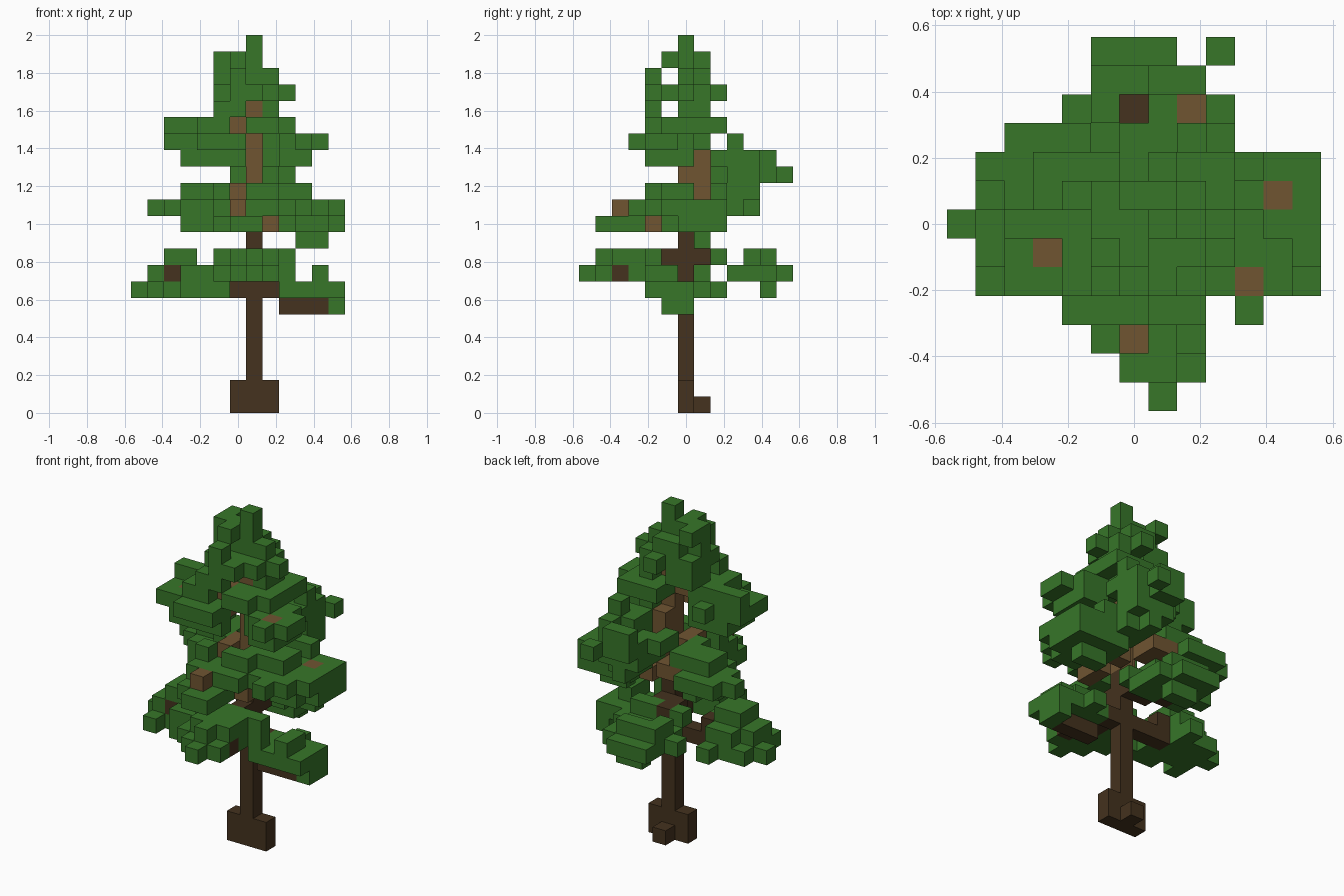
import bpy
import bmesh
from itertools import product
from mathutils import Vector

cube = bpy.data.objects.get("Cube")
if cube:
    bpy.data.objects.remove(cube, do_unlink=True)

UNIT = 2 / 23                      # edge of one block
ORIGIN = Vector((-6.5, -6.5, 0))   # corner of the block grid


def make_material(name, colour):
    material = bpy.data.materials.new(name)
    material.use_nodes = True
    material.diffuse_color = (*colour, 1)
    shader = material.node_tree.nodes["Principled BSDF"]
    shader.inputs["Base Color"].default_value = (*colour, 1)
    return material


leaf_green = make_material("leaf green", (0.038, 0.18, 0.022))
young_wood = make_material("young wood brown", (0.16, 0.09, 0.031))
old_wood = make_material("old wood brown", (0.058, 0.032, 0.013))

occupied = set()   # every block already used
parts = []         # (name, material, blocks)


def part(name, material, *boxes):
    """Claim the free blocks of inclusive boxes (x, y, z); a span is a pair, a single block a number."""
    blocks = set()
    for box in boxes:
        spans = [s if isinstance(s, tuple) else (s, s) for s in box]
        blocks |= set(product(*(range(a, b + 1) for a, b in spans)))
    blocks -= occupied
    occupied.update(blocks)
    parts.append((name, material, blocks))


def build(name, material, blocks):
    """Make one mesh from the open faces of the blocks."""
    bm = bmesh.new()
    corners = {}

    def vertex(point):
        key = tuple(round(c) for c in point)
        if key not in corners:
            corners[key] = bm.verts.new((Vector(key) + ORIGIN) * UNIT)
        return corners[key]

    for block in sorted(blocks):
        for axis, side in product(range(3), (0, 1)):
            step = Vector((0, 0, 0))
            step[axis] = 1
            near = Vector(block) + step * (2 * side - 1)
            if tuple(round(c) for c in near) in occupied:
                continue
            u, v = Vector((0, 0, 0)), Vector((0, 0, 0))
            u[(axis + 1) % 3] = v[(axis + 2) % 3] = 1
            base = Vector(block) + step * side
            ring = [base, base + u, base + u + v, base + v]
            if not side:
                ring.reverse()
            bm.faces.new([vertex(p) for p in ring])
    mesh = bpy.data.meshes.new(name)
    bm.to_mesh(mesh)
    bm.free()
    mesh.materials.append(material)
    bpy.context.collection.objects.link(bpy.data.objects.new(name, mesh))


# Trunk and roots
part("roots", old_wood, ((6, 8), 6, (0, 1)), (7, 7, 0))
part("lower_trunk", old_wood, (7, 6, (2, 10)))
part("upper_trunk", young_wood, (7, 6, (11, 18)))

# Bare branches
part("lower_branches", old_wood,
     ((4, 8), 6, 7), ((9, 11), 5, 6), (2, 5, 8), ((3, 4), 6, 8),
     (8, 2, 8), (7, (3, 5), 8), (7, (5, 7), 9), (6, (7, 8), 9), (6, (9, 10), 8))
part("middle_branches", young_wood,
     (8, (4, 5), 11), (6, 2, 12), (6, 5, 12), (6, (5, 6), 13),
     (6, (7, 8), 12), (5, 8, 12), (7, 7, (13, 15)), (8, 7, 11), (11, 7, 12),
     (8, (9, 10), 14))
part("upper_branches", young_wood,
     (3, 5, 16), ((5, 6), 5, 16), (10, 4, 16), (6, (5, 6), 17))

# Lowest tier of leaves
part("low_left_leaves", leaf_green,
     ((0, 3), 6, 7), ((1, 4), 5, 7), (1, 4, 7), ((3, 5), 4, 7), ((1, 3), 7, 7), (3, 8, 7),
     (1, (5, 6), 8), ((2, 3), (6, 7), 8), ((3, 4), (4, 5), 8), ((2, 3), (5, 6), 9))
part("low_right_leaves", leaf_green,
     ((9, 12), (4, 6), 7), (10, 7, 7),
     (12, (5, 6), 6), (11, (4, 5), 8))
part("low_front_leaves", leaf_green,
     (7, 0, 8), ((6, 8), 1, 8), ((5, 7), 2, 8), ((5, 8), (3, 4), 8), (9, 4, 8),
     (7, 1, 9), ((6, 8), (2, 3), 9), ((5, 9), 4, 9))
part("low_back_leaves", leaf_green,
     ((5, 7), 12, 8), ((5, 8), 11, 8), ((4, 5), 10, 8), ((7, 8), (9, 10), 8), (5, 9, 8),
     ((6, 7), 11, 7), ((5, 7), 11, 9), (5, 10, 9), ((5, 8), 8, 9))

# Middle tier of leaves
part("middle_left_leaves", leaf_green,
     ((3, 5), (6, 7), 11), (4, 8, 11), (1, 8, 12), (2, (7, 9), 12), ((3, 4), (6, 9), 12),
     ((3, 5), (7, 8), 13), (5, 6, 13))
part("middle_right_leaves", leaf_green,
     ((9, 12), (6, 8), 11), ((10, 11), 5, 11), ((10, 11), 7, 10),
     ((9, 12), (5, 6), 12), ((9, 10), 7, 12), ((9, 12), 8, 12), (12, 7, 12),
     ((9, 11), 4, 12), (10, 3, 12), ((8, 10), (5, 6), 13), ((9, 10), 8, 13))
part("middle_front_leaves", leaf_green,
     ((6, 7), 1, 11), ((5, 7), (2, 4), 11), ((5, 8), (3, 4), 12),
     ((7, 8), 4, 13), (5, 4, 13))
part("middle_back_leaves", leaf_green,
     ((8, 9), (8, 9), 12), (8, 10, 12), ((7, 9), (8, 10), 13),
     ((7, 8), (9, 11), 14), (9, (9, 10), 14), (9, 12, 14), (6, (8, 9), 14), (8, 8, 14),
     ((7, 8), 11, 15), ((8, 9), (8, 9), 15), (9, 10, 15))

# Upper tier of leaves
part("upper_left_leaves", leaf_green,
     ((3, 5), (4, 6), 15), (6, 4, 15), ((2, 5), (4, 6), 16), ((4, 6), 3, 16), (6, 4, 16),
     (4, 7, 16), ((2, 4), 6, 17), ((4, 5), 4, 17), ((4, 5), 5, 17), (5, 6, 17))
part("upper_right_leaves", leaf_green,
     ((9, 10), (4, 6), 15), (8, 5, 15), ((9, 11), 5, 16), (9, 4, 16), (10, 3, 16),
     (11, 4, 16), (8, (5, 7), 16), ((9, 10), 6, 16), (9, 9, 16), ((8, 9), (5, 6), 17))

# Leaves around the tip
part("crown_leaves", leaf_green,
     ((7, 9), (7, 8), 17), ((7, 8), 4, 17), (7, 5, 17),
     ((5, 6), 4, 18), ((5, 6), (6, 7), 18), (8, (6, 7), 18),
     ((5, 8), (5, 7), 19), ((6, 7), 4, 19), (7, 8, 19), (9, 6, 19),
     (6, 4, 20), ((5, 8), 6, 20), ((6, 7), 7, 20),
     ((5, 7), 6, 21), (6, 5, 21), (5, 7, 21), (7, 6, 22))

for name, material, blocks in parts:
    build(name, material, blocks)
